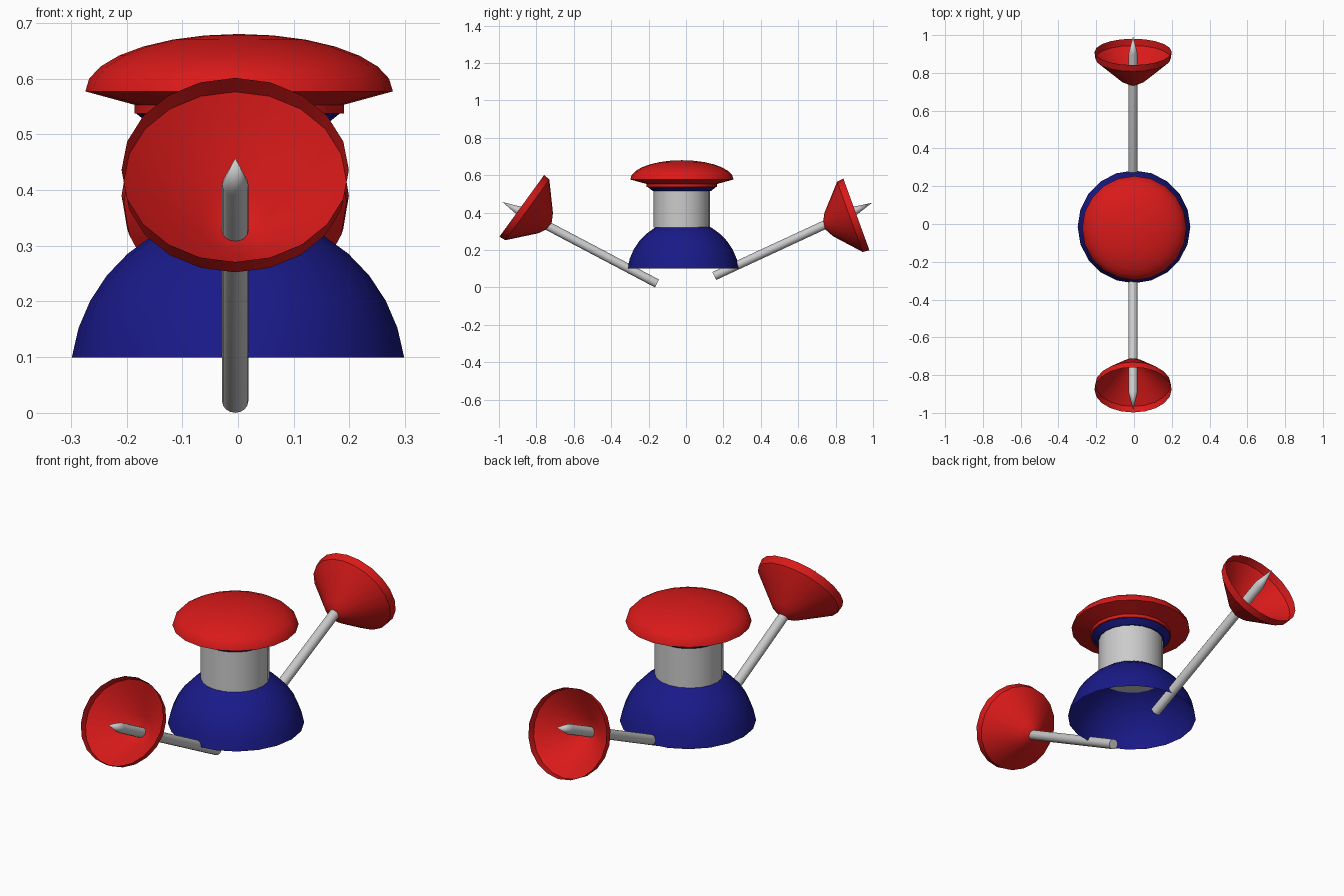
import bpy, bmesh
from math import sin, cos, pi, radians, hypot
from mathutils import Vector, Matrix

if "Cube" in bpy.data.objects:
    bpy.data.objects.remove(bpy.data.objects["Cube"])


def material(name, rgb):
    m = bpy.data.materials.new(name)
    m.diffuse_color = (*rgb, 1)
    m.use_nodes = True
    m.node_tree.nodes["Principled BSDF"].inputs["Base Color"].default_value = m.diffuse_color
    return m


RED = material("red", (0.7, 0.01, 0.01))
BLUE = material("blue", (0.01, 0.01, 0.25))


def lathe(name, profile, mat=None, origin=(0, 0, 0), axis=(0, 0, 1), sides=20):
    """Revolve (radius, height) points around an axis; the ends stay open unless radius is 0."""
    bm = bmesh.new()
    rings = []
    for r, h in profile:
        if r == 0:
            rings.append([bm.verts.new((0, 0, h))] * sides)
        else:
            rings.append([bm.verts.new((r * cos(2 * pi * i / sides), r * sin(2 * pi * i / sides), h))
                          for i in range(sides)])
    for a, b in zip(rings, rings[1:]):
        for i in range(sides):
            j = (i + 1) % sides
            bm.faces.new(list(dict.fromkeys((a[i], a[j], b[j], b[i]))))
    turn = Vector((0, 0, 1)).rotation_difference(Vector(axis).normalized()).to_matrix().to_4x4()
    bm.transform(Matrix.Translation(origin) @ turn)
    mesh = bpy.data.meshes.new(name)
    bm.to_mesh(mesh)
    bm.free()
    ob = bpy.data.objects.new(name, mesh)
    bpy.context.collection.objects.link(ob)
    if mat:
        mesh.materials.append(mat)
    bpy.ops.object.select_all(action='DESELECT')
    ob.select_set(True)
    bpy.context.view_layer.objects.active = ob
    bpy.ops.object.shade_smooth_by_angle(angle=radians(35))
    return ob


# Open-bottomed blue dome: a sphere cut just above its middle
a0 = radians(7.8)
angles = [a0 + (pi / 2 - a0) * i / 8 for i in range(8)]
lathe("body_dome", [(0.301 * cos(a), 0.059 + 0.301 * sin(a)) for a in angles] + [(0, 0.36)],
      BLUE, (0, -0.015, 0))

# Grey neck
lathe("neck", [(0, 0.32), (0.15, 0.32), (0.15, 0.53), (0, 0.53)], None, (0, -0.023, 0))

# Blue collar below the cap
lathe("collar", [(0, 0.515), (0.155, 0.515), (0.185, 0.539), (0, 0.539)], BLUE, (0, -0.022, 0))

# Red mushroom cap with a stepped underside
dome = [(0.276 * cos(pi / 2 * i / 7), 0.577 + 0.103 * sin(pi / 2 * i / 7)) for i in range(7)]
lathe("cap", [(0, 0.537), (0.188, 0.537), (0.188, 0.553)] + dome + [(0, 0.68)], RED, (0.002, -0.022, 0))

# Two arms: pointed rod through an open dish (dish origin is the centre of its front rim)
DISH = [(0, -0.188), (0.012, -0.187), (0.066, -0.158), (0.2, -0.037), (0.204, 0)]
X = -0.005
arms = {
    "front": ((-0.155, 0.021), (-0.982, 0.457), (-0.878, 0.436), (-0.81, 0.587)),
    "back": ((0.151, 0.061), (0.994, 0.452), (0.911, 0.39), (0.94, 0.342)),
}
for side, (start, tip, centre, facing) in arms.items():
    d = (tip[0] - start[0], tip[1] - start[1])
    n = hypot(*d)
    lathe(side + "_rod", [(0, 0), (0.0235, 0), (0.0235, n - 0.1), (0, n)], None,
          (X, *start), (0, *d), 16)
    lathe(side + "_dish", DISH, RED, (X, *centre), (0, *facing))
